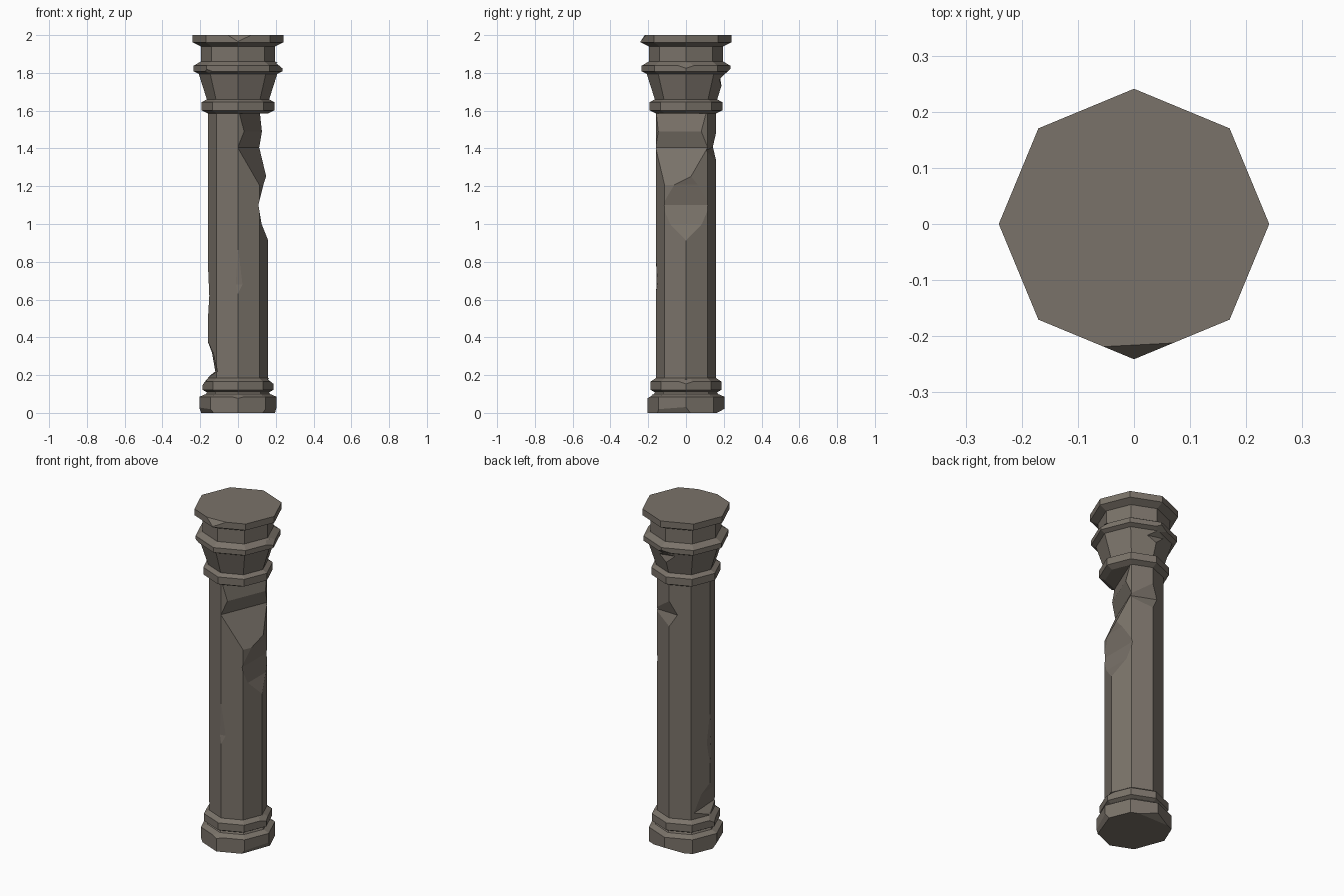
import bpy, bmesh, math
from mathutils import Matrix

if "Cube" in bpy.data.objects:
    bpy.data.objects.remove(bpy.data.objects["Cube"])

stone = bpy.data.materials.new("grey_brown_stone")
stone.diffuse_color = (0.195, 0.170, 0.142, 1)
stone.use_nodes = True
stone.node_tree.nodes["Principled BSDF"].inputs["Base Color"].default_value = stone.diffuse_color


def make_object(name, bm):
    bmesh.ops.recalc_face_normals(bm, faces=bm.faces[:])
    me = bpy.data.meshes.new(name)
    bm.to_mesh(me)
    bm.free()
    me.materials.append(stone)
    ob = bpy.data.objects.new(name, me)
    bpy.context.collection.objects.link(ob)
    return ob


def octagon_part(name, profile):
    """Stack of eight-sided rings given as (radius, z)."""
    bm = bmesh.new()
    rings = []
    for r, z in profile:
        rings.append([bm.verts.new((r * math.cos(i * math.pi / 4),
                                    r * math.sin(i * math.pi / 4), z)) for i in range(8)])
    for a, b in zip(rings, rings[1:]):
        for i in range(8):
            j = (i + 1) % 8
            bm.faces.new((a[i], a[j], b[j], b[i]))
    bm.faces.new(rings[0][::-1])
    bm.faces.new(rings[-1])
    return make_object(name, bm)


def chip(parts, angle, profile, tilt=0):
    """Cut away everything outside a (distance, z) outline, facing the given angle."""
    outline = profile + [(0.4, profile[-1][1]), (0.4, profile[0][1])]
    bm = bmesh.new()
    ends = [[bm.verts.new((d, y, z)) for d, z in outline] for y in (-0.4, 0.4)]
    n = len(outline)
    for i in range(n):
        j = (i + 1) % n
        bm.faces.new((ends[0][i], ends[0][j], ends[1][j], ends[1][i]))
    bm.faces.new(ends[0][::-1])
    bm.faces.new(ends[1])
    zm = sum(z for d, z in profile) / len(profile)
    pivot = Matrix.Translation((0, 0, zm))
    bm.transform(Matrix.Rotation(math.radians(angle), 4, 'Z') @ pivot
                 @ Matrix.Rotation(math.radians(tilt), 4, 'X') @ pivot.inverted())
    cutter = make_object("chip_cutter", bm)
    cutter.hide_render = True
    for ob in parts:
        mod = ob.modifiers.new("chip", 'BOOLEAN')
        mod.operation = 'DIFFERENCE'
        mod.solver = 'EXACT'
        mod.object = cutter
        bpy.context.view_layer.objects.active = ob
        bpy.ops.object.modifier_apply(modifier=mod.name)
    bpy.data.objects.remove(cutter)


# Main column parts
base = octagon_part("base", [
    (0.205, 0), (0.205, 0.085), (0.17, 0.1), (0.165, 0.11),
    (0.188, 0.122), (0.188, 0.165), (0.158, 0.185)])
shaft = octagon_part("shaft", [(0.16, 0.13), (0.16, 1.61)])
capital = octagon_part("capital", [
    (0.158, 1.585), (0.192, 1.602), (0.192, 1.645), (0.165, 1.66),
    (0.208, 1.795), (0.235, 1.808), (0.235, 1.838), (0.197, 1.86),
    (0.197, 1.94), (0.241, 1.962), (0.241, 2.0)])

# Large breaks in the upper right of the shaft
chip([shaft], -22.5, [(0.155, 1.19), (0.06, 1.405), (0.086, 1.49), (0.066, 1.59)])
chip([shaft], 0, [(0.165, 0.9), (0.125, 1.0), (0.108, 1.1), (0.135, 1.21), (0.165, 1.3)])
chip([shaft], 78, [(0.165, 1.31), (0.13, 1.4), (0.165, 1.51)], 6)

# Break at the lower left, through the shaft and base moulding
chip([shaft, base], 183, [(0.205, 0.125), (0.15, 0.195), (0.115, 0.22),
                          (0.135, 0.32), (0.165, 0.39)])

# Shallow wear on the shaft edges
chip([shaft], -82, [(0.165, 0.58), (0.152, 0.68), (0.161, 0.95)])
chip([shaft], 180, [(0.162, 0.45), (0.152, 0.62), (0.162, 0.85)])

# Chips along the base
chip([base], -22.5, [(0.17, -0.01), (0.192, 0.03)], 4)
chip([base], 90, [(0.145, -0.01), (0.21, 0.025)])
chip([base], 203, [(0.168, -0.01), (0.192, 0.028)], -4)
chip([base], -90, [(0.21, 0.074), (0.175, 0.095)])
chip([base], 0, [(0.192, 0.15), (0.155, 0.18)])

# Chips on the capital
chip([capital], -87, [(0.243, 1.963), (0.208, 2.01)])
chip([capital], 0, [(0.24, 1.82), (0.2, 1.853)])
chip([capital], 88, [(0.195, 1.70), (0.178, 1.77), (0.24, 1.825)], 8)
chip([capital], 225, [(0.215, 1.795), (0.24, 1.825)], 8)
